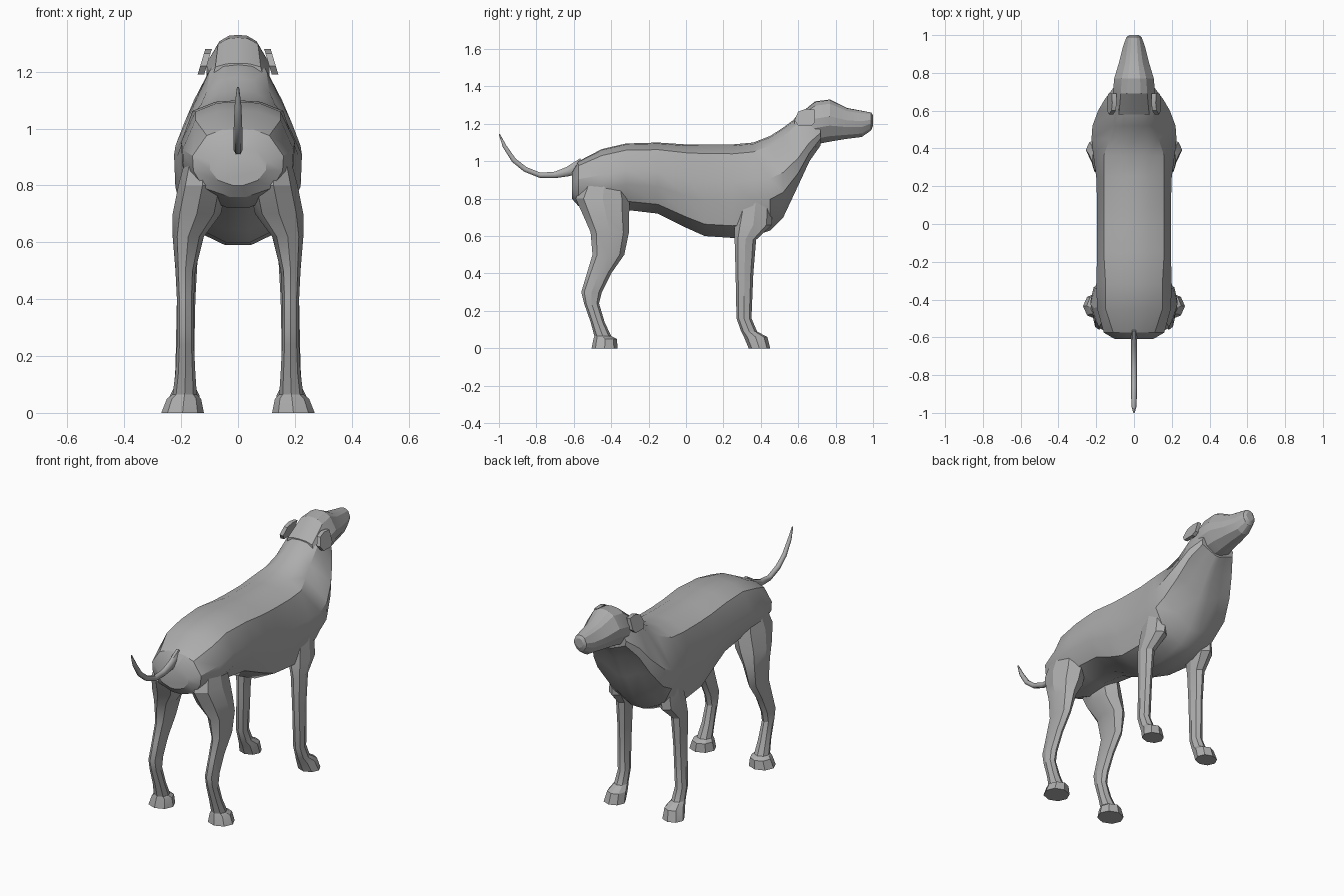
import bpy, bmesh, math
from mathutils import Vector

cube = bpy.data.objects.get("Cube")
if cube:
    bpy.data.objects.remove(cube, do_unlink=True)

# One plain coat colour
coat = bpy.data.materials.new("grey_coat")
coat.use_nodes = True
coat_colour = (0.42, 0.42, 0.42, 1)
coat.diffuse_color = coat_colour
coat.node_tree.nodes["Principled BSDF"].inputs["Base Color"].default_value = coat_colour


def loft(name, rings, mirror=False, sharp_angle=30):
    """Skin a list of closed point rings, cap both ends, optionally mirror in x."""
    bm = bmesh.new()
    loops = [[bm.verts.new(point) for point in ring] for ring in rings]
    for lower, upper in zip(loops, loops[1:]):
        count = len(lower)
        for i in range(count):
            j = (i + 1) % count
            bm.faces.new((lower[i], lower[j], upper[j], upper[i]))
    bm.faces.new(loops[0])
    bm.faces.new(loops[-1])
    bmesh.ops.recalc_face_normals(bm, faces=bm.faces[:])
    mesh = bpy.data.meshes.new(name)
    bm.to_mesh(mesh)
    bm.free()
    mesh.materials.append(coat)
    part = bpy.data.objects.new(name, mesh)
    bpy.context.collection.objects.link(part)
    if mirror:
        part.modifiers.new("mirror_sides", 'MIRROR')
    bpy.ops.object.select_all(action='DESELECT')
    part.select_set(True)
    bpy.context.view_layer.objects.active = part
    bpy.ops.object.shade_smooth_by_angle(angle=math.radians(sharp_angle))
    return part


def body_ring(y, top, bottom, upper_w, mid_w, lower_w, mid=0.5):
    """Symmetric cross-section: flat-ish top, full flanks, narrow keel."""
    height = top - bottom
    half = [(upper_w * 0.5, top - height * 0.015),
            (upper_w, top - height * 0.1),
            (mid_w, bottom + height * (mid + 0.1)),
            (mid_w * 0.98, bottom + height * (mid - 0.12)),
            (lower_w, bottom + height * 0.13),
            (lower_w * 0.25, bottom)]
    right = [Vector((x, y, z)) for x, z in half]
    left = [Vector((-x, y, z)) for x, z in reversed(half)]
    return [Vector((0, y, top))] + right + left


def leg_ring(z, back, front, inner, outer, sides=8):
    """Level ring that fills the given depth and width."""
    middle = Vector(((inner + outer) / 2, (back + front) / 2, z))
    ring = []
    for i in range(sides):
        angle = math.tau * i / sides
        ring.append(middle + Vector((math.cos(angle) * (outer - inner) / 2,
                                     math.sin(angle) * (front - back) / 2, 0)))
    return ring


# Torso from rump to neck: y, top, bottom, upper, middle and lower half widths
torso_sections = [
    (-.61, .94, .80, .06, .10, .07),
    (-.575, 1.0, .76, .11, .16, .12),
    (-.45, 1.065, .72, .15, .195, .14),
    (-.32, 1.095, .74, .15, .2, .14),
    (-.15, 1.1, .72, .16, .195, .15),
    (0, 1.09, .645, .16, .195, .16),
    (.1, 1.09, .6, .16, .195, .17),
    (.25, 1.09, .59, .16, .2, .18),
    (.36, 1.1, .6, .16, .215, .19),
    (.45, 1.135, .63, .13, .225, .17, .45),
    (.52, 1.18, .7, .11, .22, .14, .4),
    (.6, 1.24, .87, .1, .19, .11, .3),
    (.66, 1.25, 1, .09, .155, .08, .3),
    (.72, 1.22, 1.085, .08, .11, .06, .4),
]
loft("torso", [body_ring(*section) for section in torso_sections])

# Head with long tapering muzzle
head_sections = [
    (.58, 1.23, 1.1, .08, .09, .06),
    (.69, 1.32, 1.09, .07, .112, .08),
    (.77, 1.33, 1.105, .065, .105, .07),
    (.86, 1.285, 1.12, .045, .078, .055),
    (.94, 1.27, 1.13, .035, .058, .04),
    (.99, 1.26, 1.165, .028, .04, .025),
    (1, 1.245, 1.19, .015, .025, .015),
]
loft("head", [body_ring(*section) for section in head_sections], sharp_angle=20)

# Legs, hip or shoulder down to the paw: z, back, front, inner, outer
hind_leg = [
    (.95, -.52, -.34, .08, .17),
    (.8, -.59, -.3, .04, .21),
    (.7, -.545, -.305, .06, .23),
    (.62, -.51, -.305, .12, .23),
    (.5, -.5, -.33, .15, .22),
    (.4, -.53, -.4, .155, .215),
    (.3, -.56, -.45, .155, .215),
    (.24, -.545, -.465, .155, .215),
    (.14, -.51, -.435, .15, .22),
    (.065, -.49, -.4, .145, .23),
    (.05, -.495, -.37, .13, .25),
    (0, -.505, -.365, .12, .27),
]
front_leg = [
    (.85, .3, .46, .1, .2),
    (.66, .26, .46, .11, .22),
    (.58, .26, .375, .14, .22),
    (.4, .265, .36, .15, .215),
    (.16, .27, .35, .155, .22),
    (.09, .295, .38, .15, .225),
    (.06, .31, .435, .135, .24),
    (0, .335, .45, .13, .255),
]
for name, sections in (("hind_legs", hind_leg), ("front_legs", front_leg)):
    loft(name, [leg_ring(*section) for section in sections], mirror=True, sharp_angle=25)

# Drooping ears: flat flaps hanging from the side of the skull
ear_outline = [(.6, 1.265), (.64, 1.28), (.69, 1.275), (.69, 1.21),
               (.67, 1.19), (.6, 1.19), (.58, 1.22)]


def ear_ring(offset):
    lean = lambda z: (1.28 - z) * 0.3
    return [Vector((offset + lean(z), y, z)) for y, z in ear_outline]


loft("ears", [ear_ring(.092), ear_ring(.115)], mirror=True)

# Tail: tapering rings set square to its curved path
tail_path = [(-.55, .985, .04), (-.63, .945, .03), (-.7, .927, .02), (-.78, .925, .016),
             (-.86, .957, .016), (-.92, 1.005, .015), (-.97, 1.08, .012), (-.998, 1.145, .004)]
tail_rings = []
for i, (y, z, radius) in enumerate(tail_path):
    before = tail_path[max(i - 1, 0)]
    after = tail_path[min(i + 1, len(tail_path) - 1)]
    along = Vector((0, after[0] - before[0], after[1] - before[1])).normalized()
    across = Vector((1, 0, 0))
    lift = along.cross(across)
    width = min(radius, 0.016)
    tail_rings.append([Vector((0, y, z)) + across * width * math.cos(a) + lift * radius * math.sin(a)
                       for a in (math.tau * k / 6 for k in range(6))])
loft("tail", tail_rings, sharp_angle=70)
